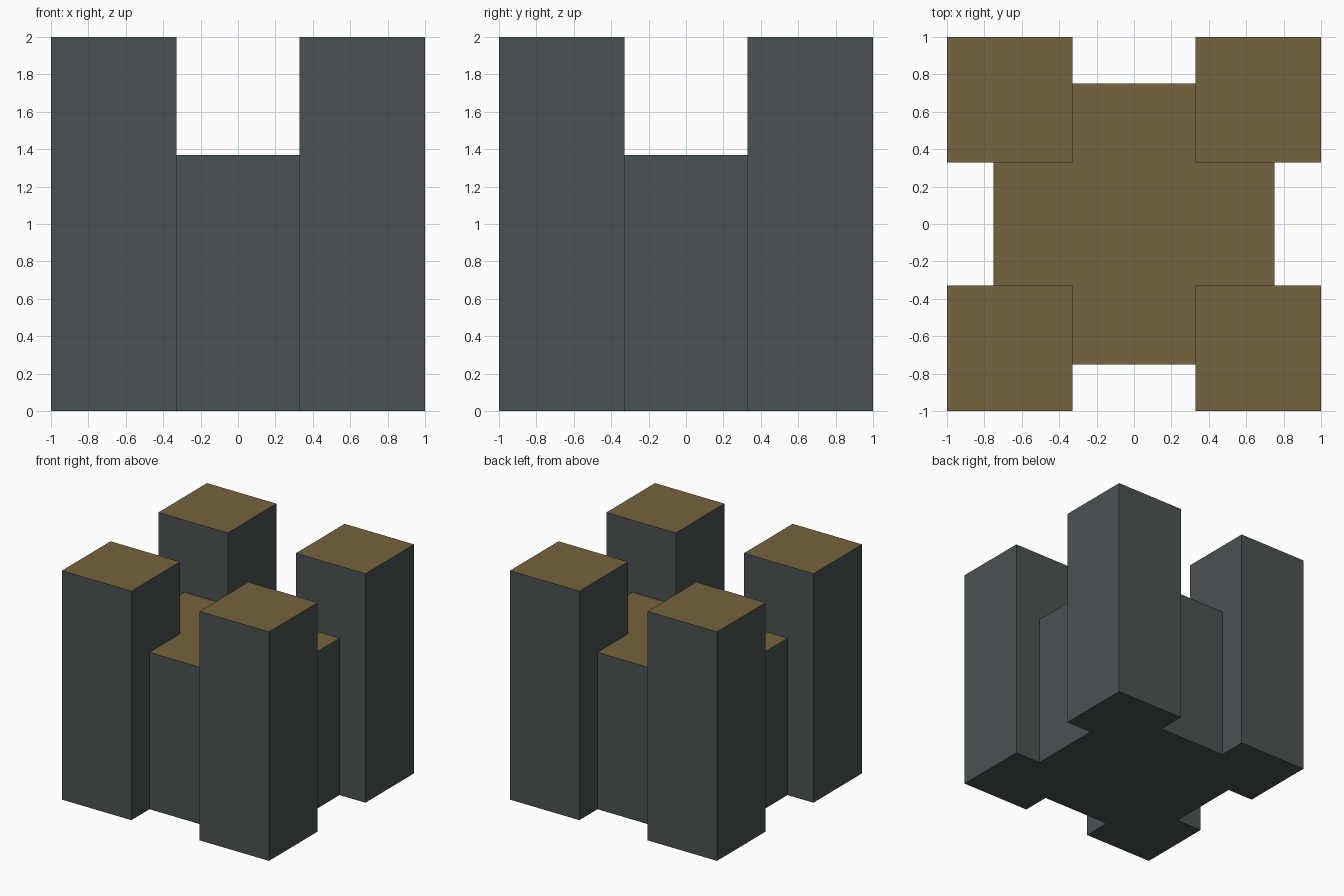
import bpy, bmesh

if "Cube" in bpy.data.objects:
    bpy.data.objects.remove(bpy.data.objects["Cube"])


def material(name, rgb):
    mat = bpy.data.materials.new(name)
    mat.diffuse_color = (*rgb, 1)
    mat.use_nodes = True
    mat.node_tree.nodes["Principled BSDF"].inputs["Base Color"].default_value = mat.diffuse_color
    return mat


WALL = material("wall_slate", (0.07, 0.085, 0.088))
ROOF = material("roof_brown", (0.18, 0.125, 0.05))


def block(name, outline, height):
    """Extrude a floor outline upwards; upward faces get the roof colour."""
    bm = bmesh.new()
    base = bm.faces.new([bm.verts.new((x, y, 0)) for x, y in outline])
    top = bmesh.ops.extrude_face_region(bm, geom=[base], use_keep_orig=True)["geom"]
    verts = [g for g in top if isinstance(g, bmesh.types.BMVert)]
    bmesh.ops.translate(bm, verts=verts, vec=(0, 0, height))
    bmesh.ops.recalc_face_normals(bm, faces=bm.faces)
    for f in bm.faces:
        f.material_index = 1 if f.normal.z > 0.5 else 0
    mesh = bpy.data.meshes.new(name)
    bm.to_mesh(mesh)
    bm.free()
    mesh.materials.append(WALL)
    mesh.materials.append(ROOF)
    obj = bpy.data.objects.new(name, mesh)
    bpy.context.collection.objects.link(obj)
    return obj


INNER, OUTER, ARM = 0.33, 1.0, 0.75

# Corner towers
for side_y, sy in (("front", -1), ("back", 1)):
    for side_x, sx in (("left", -1), ("right", 1)):
        corners = [(INNER, INNER), (OUTER, INNER), (OUTER, OUTER), (INNER, OUTER)]
        block(f"{side_y}_{side_x}_tower", [(x * sx, y * sy) for x, y in corners], 2.0)

# Cross-shaped central keep filling the space between the towers
cross = []
x_axis, y_axis = (1, 0), (0, 1)
for _ in range(4):
    for along, across in ((ARM, -INNER), (ARM, INNER), (INNER, INNER)):
        cross.append((along * x_axis[0] + across * y_axis[0],
                      along * x_axis[1] + across * y_axis[1]))
    x_axis, y_axis = y_axis, (-x_axis[0], -x_axis[1])
block("central_keep", cross, 1.37)
